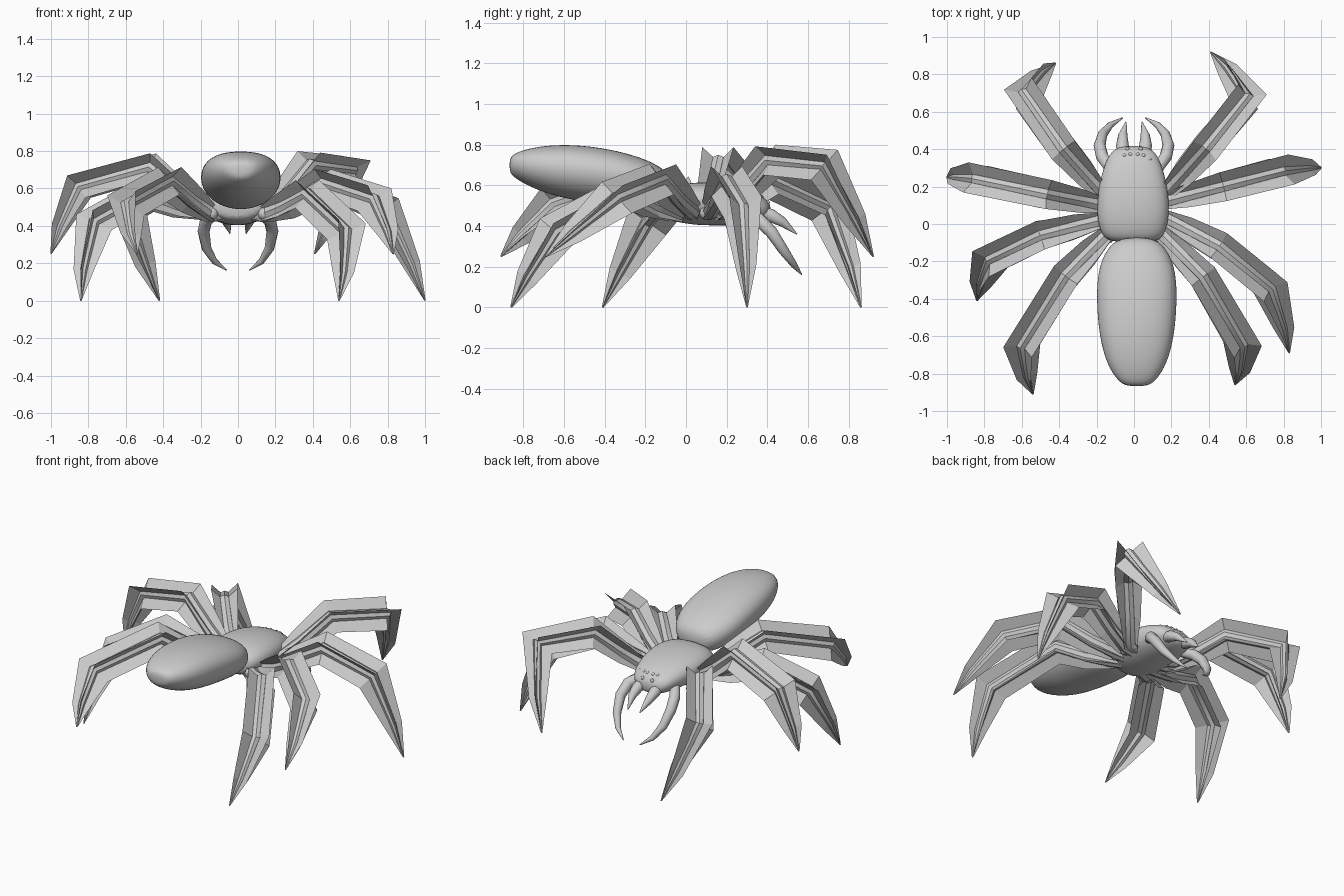
import bpy, bmesh, math
from mathutils import Vector

if "Cube" in bpy.data.objects:
    bpy.data.objects.remove(bpy.data.objects["Cube"])


def finish(bm, name, angle=None):
    bmesh.ops.recalc_face_normals(bm, faces=bm.faces)
    me = bpy.data.meshes.new(name)
    bm.to_mesh(me)
    bm.free()
    ob = bpy.data.objects.new(name, me)
    bpy.context.collection.objects.link(ob)
    if angle:
        bpy.context.view_layer.objects.active = ob
        ob.select_set(True)
        bpy.ops.object.shade_smooth_by_angle(angle=math.radians(angle))
        ob.select_set(False)
    return ob


def skin(bm, rings):
    n = len(rings[0])
    vs = [[bm.verts.new(p) for p in r] for r in rings]
    for a, b in zip(vs, vs[1:]):
        for i in range(n):
            bm.faces.new((a[i], a[(i + 1) % n], b[(i + 1) % n], b[i]))
    bm.faces.new(vs[0][::-1])
    bm.faces.new(vs[-1])


def frames(path):
    # centre, side and up at each joint
    pts = [Vector(p) for p in path]
    ref = Vector((pts[-2].x - pts[0].x, pts[-2].y - pts[0].y, 0))
    out = []
    for i, p in enumerate(pts):
        a = (p - pts[max(i - 1, 0)]).normalized()
        b = (pts[min(i + 1, len(pts) - 1)] - p).normalized()
        t = (a + b).normalized()
        side = ref.cross(Vector((0, 0, 1))).normalized()
        side = (side - t * side.dot(t)).normalized()
        out.append((p, side, side.cross(t).normalized()))
    return out


def tube(bm, path, radii, n=8):
    rings = []
    for (p, s, u), r in zip(frames(path), radii):
        rings.append([p + r * (s * math.cos(k * math.tau / n) + u * math.sin(k * math.tau / n))
                      for k in range(n)])
    skin(bm, rings)


def body(name, sections, cx):
    # rounded lengthwise loft: y, half width, bottom, top; flatter on top
    bm = bmesh.new()
    rings = []
    for y, w, zb, zt in sections:
        ring = []
        zm = zb + (zt - zb) * .56
        for k in range(16):
            a = k * math.tau / 16
            c, s = math.cos(a), math.sin(a)
            e = .85 if s > 0 else 1
            h = zt - zm if s > 0 else zm - zb
            ring.append((cx + w * math.copysign(abs(c) ** e, c), y,
                         zm + h * math.copysign(abs(s) ** e, s)))
        rings.append(ring)
    skin(bm, rings)
    ob = finish(bm, name, 60)
    m = ob.modifiers.new("smooth", 'SUBSURF')
    m.levels = m.render_levels = 2


body("abdomen", [(-.868, .05, .665, .73), (-.845, .1, .635, .76), (-.75, .165, .58, .79),
                 (-.6, .205, .53, .805), (-.42, .22, .505, .79), (-.25, .215, .485, .75),
                 (-.13, .165, .485, .7), (-.07, .09, .53, .64)], .015)
body("thorax", [(-.1, .12, .44, .56), (-.06, .175, .42, .6), (.05, .2, .4, .62),
                (.2, .19, .4, .61), (.32, .155, .405, .58), (.39, .12, .42, .54),
                (.418, .06, .44, .5)], -.005)

# legs: base, middle joint, knee, tip; alternate ones are lifted
legs = {
    "front_leg_right": [(.17, .17, .47), (.39, .41, .725), (.61, .68, .70), (.41, .92, .25)],
    "second_leg_right": [(.17, .12, .47), (.48, .20, .62), (.79, .28, .49), (1.0, .30, 0)],
    "third_leg_right": [(.17, .03, .47), (.46, -.12, .63), (.73, -.34, .54), (.83, -.69, .25)],
    "rear_leg_right": [(.14, -.05, .46), (.37, -.28, .57), (.58, -.64, .37), (.54, -.86, 0)],
    "front_leg_left": [(-.17, .17, .47), (-.38, .40, .63), (-.59, .70, .49), (-.42, .86, 0)],
    "second_leg_left": [(-.17, .10, .47), (-.47, .16, .715), (-.85, .24, .61), (-1.0, .25, .25)],
    "third_leg_left": [(-.17, .02, .47), (-.50, -.06, .57), (-.77, -.19, .42), (-.84, -.41, 0)],
    "rear_leg_left": [(-.14, -.05, .46), (-.37, -.28, .64), (-.60, -.65, .51), (-.54, -.91, .25)],
}
for name, (base, mid, knee, tip) in legs.items():
    base, mid, knee, tip = map(Vector, (base, mid, knee, tip))
    inner = Vector((base.x * .5, base.y * .8 + .01, .46))
    out = Vector((knee.x, knee.y, 0)).normalized()
    shin = knee.lerp(tip, .6) + out * .012
    thigh = base.lerp(mid, .45) - Vector((0, 0, .01))
    path = [inner, base, thigh, mid, knee, shin, tip]
    # tapered core
    bm = bmesh.new()
    tube(bm, path, [.035, .04, .037, .036, .032, .02, .003])
    finish(bm, name, 40)
    # crossed bristle sheets running along the leg
    bm = bmesh.new()
    fr = frames(path)
    for sx in (1, -1):
        rows = []
        for (p, s, u), r in zip(fr, [.03, .055, .085, .108, .112, .058, .004]):
            d = (s * sx * .73 + u * .69) * r
            rows.append([bm.verts.new(p + d * k) for k in (-1, 0, 1)])
        for a, b in zip(rows, rows[1:]):
            for i in (0, 1):
                bm.faces.new((a[i], a[i + 1], b[i + 1], b[i]))
    finish(bm, name + "_bristles")

# feelers, fangs, eyes and hip bulges on each side
for sx, side in ((1, "right"), (-1, "left")):
    bm = bmesh.new()
    tube(bm, [(sx * x, y, z) for x, y, z in
              [(.13, .3, .46), (.17, .36, .43), (.184, .42, .37), (.168, .48, .28),
               (.125, .53, .21), (.06, .568, .162)]],
         [.03, .034, .032, .026, .017, .003], 10)
    finish(bm, "feeler_" + side, 50)
    bm = bmesh.new()
    tube(bm, [(sx * x, y, z) for x, y, z in
              [(.055, .36, .47), (.062, .42, .45), (.06, .475, .42), (.043, .545, .36)]],
         [.035, .034, .025, .003], 10)
    finish(bm, "fang_" + side, 50)
    bm = bmesh.new()
    for x, y, z in [(.02, .37, .54), (.05, .365, .54), (.085, .345, .54), (.035, .4, .515)]:
        r = bmesh.ops.create_uvsphere(bm, u_segments=10, v_segments=6, radius=.012)
        bmesh.ops.translate(bm, verts=r["verts"], vec=(sx * x, y, z))
    finish(bm, "eyes_" + side, 60)
    bm = bmesh.new()
    for x, y in [(.15, .17), (.16, .1), (.16, .02), (.14, -.07)]:
        r = bmesh.ops.create_uvsphere(bm, u_segments=10, v_segments=6, radius=.035)
        bmesh.ops.translate(bm, verts=r["verts"], vec=(sx * x, y, .465))
    finish(bm, "hips_" + side, 60)
